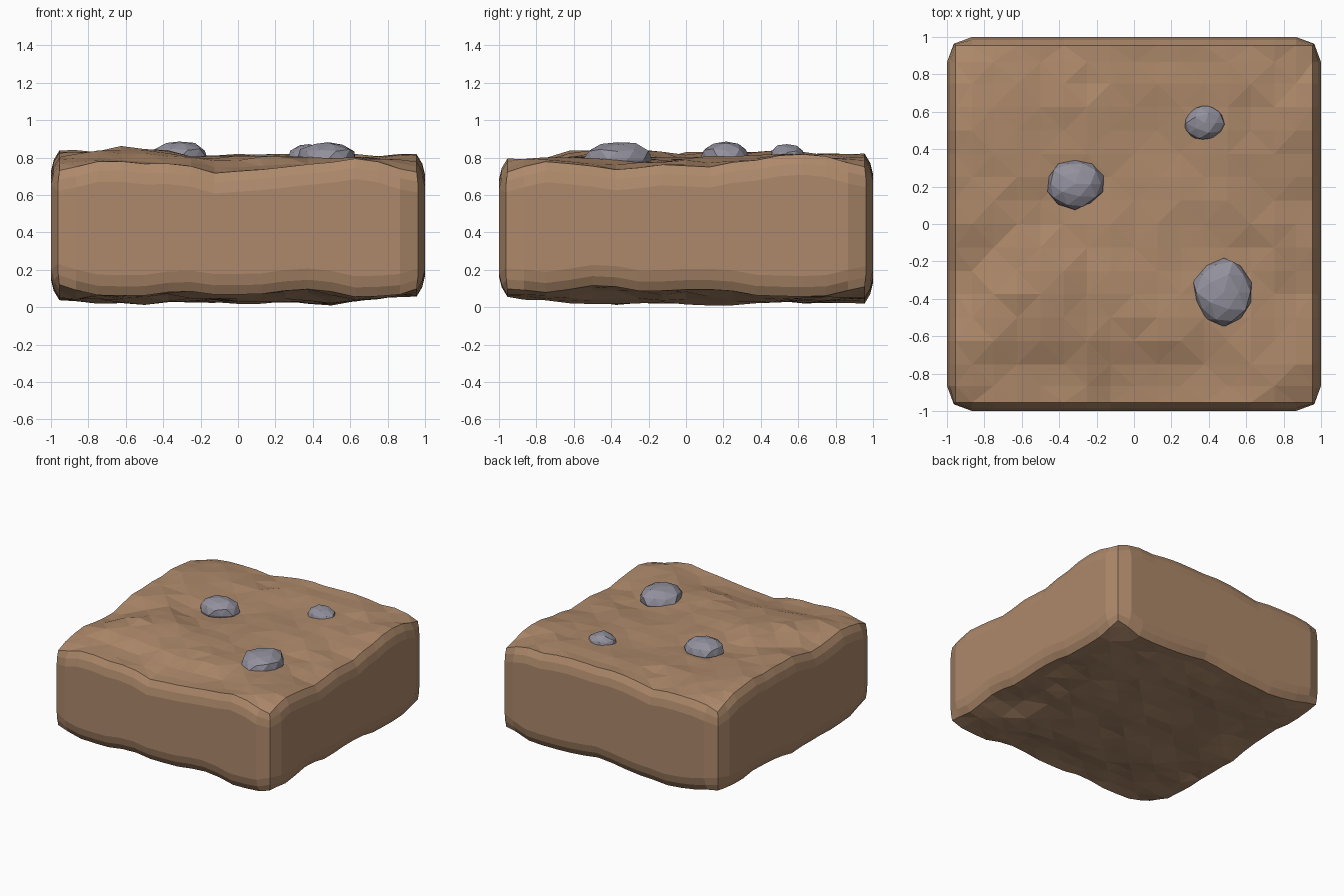
import bpy, bmesh, math, random
from mathutils import Vector, noise

if "Cube" in bpy.data.objects:
    bpy.data.objects.remove(bpy.data.objects["Cube"])

random.seed(4)


def material(name, rgb):
    m = bpy.data.materials.new(name)
    m.diffuse_color = (*rgb, 1)
    m.use_nodes = True
    m.node_tree.nodes["Principled BSDF"].inputs["Base Color"].default_value = m.diffuse_color
    return m


def add_object(name, bm, mat):
    bmesh.ops.recalc_face_normals(bm, faces=bm.faces[:])
    me = bpy.data.meshes.new(name)
    bm.to_mesh(me)
    bm.free()
    me.materials.append(mat)
    ob = bpy.data.objects.new(name, me)
    bpy.context.collection.objects.link(ob)
    return ob


def blend(x, y, base, hints):
    # smooth height from a few hint points (x, y, z)
    total, weight = base * 0.15, 0.15
    for hx, hy, hz in hints:
        w = math.exp(-((x - hx) ** 2 + (y - hy) ** 2) / 0.04)
        total += w * hz
        weight += w
    return total / weight


TOP = [(-1, -1, .775), (-.5, -1, .765), (0, -1, .70), (.35, -1, .75), (.75, -1, .78), (1, -1, .75),
       (1, -.4, .725), (1, .1, .765), (1, .5, .81), (1, 1, .80),
       (.55, 1, .82), (.13, 1, .82), (-.5, 1, .765), (-1, 1, .775),
       (-1, .6, .83), (-1, .05, .83), (-1, -.3, .76), (-.6, -.35, .855),
       (.5, -.2, .78), (-.25, .08, .785)]
BOTTOM = [(-1, -1, .11), (-.7, -1, .065), (-.35, -1, .09), (0, -1, .08), (.3, -1, .115), (.8, -1, .06),
          (1, -1, .06), (1, -.4, .12), (1, 0, .10), (1, .4, .06), (1, 1, .07),
          (.7, 1, .05), (.1, 1, .08), (-1, 1, .06), (-1, .4, .09), (-1, -.4, .05), (-1, -.7, .04)]


def height(x, y, base, hints, seed):
    return (blend(x, y, base, hints)
            + 0.018 * noise.noise(Vector((x * 2.6, y * 2.6, seed)))
            + 0.022 * noise.noise(Vector((x * 5.3, y * 5.3, seed + 9))))


# Earth slab: uneven top and bottom grids joined by chamfered walls
coords = [-.955, -.865] + [i / 8 for i in range(-6, 7)] + [.865, .955]
n = len(coords)
last = n - 1
bm = bmesh.new()


def grid(base, hints, seed, tuck):
    vs = [[bm.verts.new((x, y, max(.004, height(x, y, base, hints, seed)))) for y in coords] for x in coords]
    # tuck the rim corners in so the slab looks worn
    for i, di in ((0, 1), (last, -1)):
        for j, dj in ((0, 1), (last, -1)):
            vs[i][j].co.z += tuck
            vs[i + di][j].co.z += tuck * .35
            vs[i][j + dj].co.z += tuck * .35
    for i in range(last):
        for j in range(last):
            a, b, c, d = vs[i][j], vs[i + 1][j], vs[i + 1][j + 1], vs[i][j + 1]
            if (i + j) % 2:
                bm.faces.new((a, b, c)), bm.faces.new((a, c, d))
            else:
                bm.faces.new((a, b, d)), bm.faces.new((b, c, d))
    return vs


top, bottom = grid(.805, TOP, 1.3, -.045), grid(.032, BOTTOM, 5.7, .035)

border = ([(i, 0) for i in range(last)] + [(last, j) for j in range(last)]
          + [(i, last) for i in range(last, 0, -1)] + [(0, j) for j in range(last, 0, -1)])


def wall_ring(vs, dz, push):
    ring = []
    for i, j in border:
        x, y, z = vs[i][j].co
        if i in (0, last) and j in (0, last):
            x, y = x * (1 + (push - .955) * .2), y * (1 + (push - .955) * .2)
        elif i in (0, last):
            x = math.copysign(push, x)
        else:
            y = math.copysign(push, y)
        ring.append(bm.verts.new((x, y, z + dz)))
    return ring


rings = [[top[i][j] for i, j in border], wall_ring(top, -.05, .985), wall_ring(top, -.11, 1),
         wall_ring(bottom, .11, 1), wall_ring(bottom, .05, .985), [bottom[i][j] for i, j in border]]
for r, s in zip(rings, rings[1:]):
    for k in range(len(r)):
        m = (k + 1) % len(r)
        bm.faces.new((r[k], r[m], s[m], s[k]))
add_object("earth_slab", bm, material("earth", (.42, .25, .145)))

# Half-buried pebbles
stone = material("stone", (.29, .28, .335))
PEBBLES = [("left_pebble", (-.315, .215, .795), (.155, .135, .095)),
           ("back_pebble", (.38, .54, .79), (.115, .10, .085)),
           ("front_pebble", (.48, -.365, .79), (.165, .185, .10))]
for name, centre, size in PEBBLES:
    bm = bmesh.new()
    bmesh.ops.create_icosphere(bm, subdivisions=2, radius=1)
    for v in bm.verts:
        d = v.co * random.uniform(.92, 1.05)
        v.co = Vector([c + s * k for c, s, k in zip(centre, size, d)])
    add_object(name, bm, stone)
